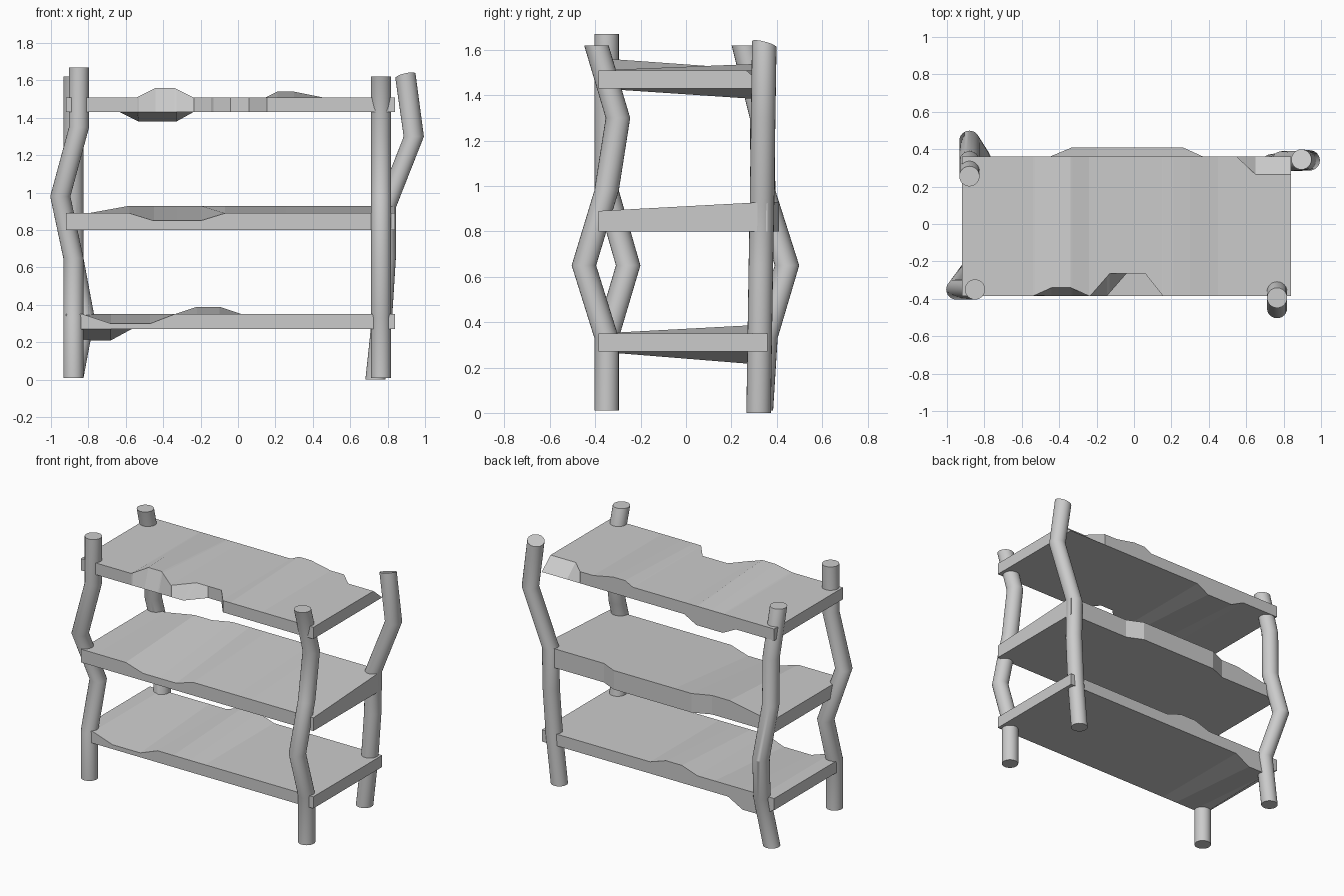
import bpy, bmesh, math

if "Cube" in bpy.data.objects:
    bpy.data.objects.remove(bpy.data.objects["Cube"])

SIDES, R = 24, 0.054
X0, X1, YF, YB = -0.92, 0.84, -0.385, 0.36


def finish(name, bm, smooth):
    bmesh.ops.recalc_face_normals(bm, faces=bm.faces)
    me = bpy.data.meshes.new(name)
    bm.to_mesh(me)
    bm.free()
    ob = bpy.data.objects.new(name, me)
    bpy.context.collection.objects.link(ob)
    if smooth:
        bpy.ops.object.select_all(action='DESELECT')
        ob.select_set(True)
        bpy.context.view_layer.objects.active = ob
        bpy.ops.object.shade_smooth_by_angle(angle=math.radians(35))


def post(name, path, tilt=(0, 0)):
    """Crooked round post made of level rings; tilt slants the top cap."""
    bm = bmesh.new()
    rings = []
    for i, (x, y, z) in enumerate(path):
        k = 1 if i == len(path) - 1 else 0
        ring = []
        for s in range(SIDES):
            a = 2 * math.pi * s / SIDES
            dx, dy = R * math.cos(a), R * math.sin(a)
            ring.append(bm.verts.new((x + dx, y + dy, z + k * (tilt[0] * dx + tilt[1] * dy))))
        rings.append(ring)
    for a, b in zip(rings, rings[1:]):
        for s in range(SIDES):
            t = (s + 1) % SIDES
            bm.faces.new((a[s], a[t], b[t], b[s]))
    bm.faces.new(rings[0])
    bm.faces.new(rings[-1])
    finish(name, bm, True)


def offset(bumps, x):
    """Sum of trapezoid bumps (x_start, flat_start, flat_end, x_end, dy, dz)."""
    dy = dz = 0
    for a, b, c, d, by, bz in bumps:
        if a <= x <= d:
            w = (x - a) / (b - a) if x < b else (d - x) / (d - c) if x > c else 1
            dy += w * by
            dz += w * bz
    return dy, dz


def shelf(name, z0, z1, front_top=(), front_low=(), back_top=(), back_low=()):
    """Rough board whose four long edges carry their own bumps."""
    edges = [(YF, z0, front_low), (YB, z0, back_low), (YB, z1, back_top), (YF, z1, front_top)]
    xs = {X0, X1}
    for _, _, bumps in edges:
        for b in bumps:
            xs.update(v for v in b[:4] if X0 < v < X1)
    bm = bmesh.new()
    rows = []
    for x in sorted(xs):
        row = []
        for y, z, bumps in edges:
            dy, dz = offset(bumps, x)
            row.append(bm.verts.new((x, y + dy, z + dz)))
        rows.append(row)
    for a, b in zip(rows, rows[1:]):
        for i in range(4):
            j = (i + 1) % 4
            bm.faces.new((a[i], a[j], b[j], b[i]))
    bm.faces.new(rows[0])
    bm.faces.new(rows[-1])
    finish(name, bm, False)


# Four crooked posts
post("front_left_post", [(-.88, -.35, .01), (-.88, -.35, .33), (-.88, -.255, .65),
                         (-.95, -.35, .98), (-.85, -.35, 1.35), (-.85, -.35, 1.67)])
post("front_right_post", [(.765, -.35, .01), (.765, -.35, .33), (.765, -.45, .65),
                          (.765, -.35, .98), (.765, -.30, 1.3), (.765, -.395, 1.62)])
post("back_left_post", [(-.88, .33, .01), (-.82, .35, .33), (-.88, .445, .65),
                        (-.88, .34, .98), (-.88, .335, 1.3), (-.88, .255, 1.62)])
post("back_right_post", [(.735, .32, 0), (.77, .325, .33), (.79, .33, .65),
                         (.79, .335, .92), (.94, .34, 1.3), (.895, .345, 1.625)], (.22, -.25))

# Three rough-edged shelves
shelf("low_shelf", .27, .35,
      front_top=[(-.83, -.68, -.47, -.34, 0, -.05)],
      back_top=[(-.34, -.22, -.10, .02, 0, .04)],
      back_low=[(-.915, -.83, -.68, -.57, 0, -.06)])
shelf("middle_shelf", .80, .89,
      front_top=[(-.58, -.45, -.2, -.07, 0, -.04)],
      back_top=[(-.8, -.58, 2, 3, 0, .04), (-.45, -.33, .26, .37, .05, 0)],
      back_low=[(-.45, -.33, .26, .37, .05, 0)])
shelf("top_shelf", 1.43, 1.51,
      front_top=[(-.54, -.44, -.34, -.24, .045, .05), (-.235, -.13, .06, .155, .12, 0)],
      front_low=[(-.145, -.04, .06, .155, .12, 0)],
      back_top=[(.15, .21, .30, .45, 0, .03), (.55, .65, 2, 3, -.095, 0)],
      back_low=[(-.63, -.53, -.33, -.24, 0, -.05)])
